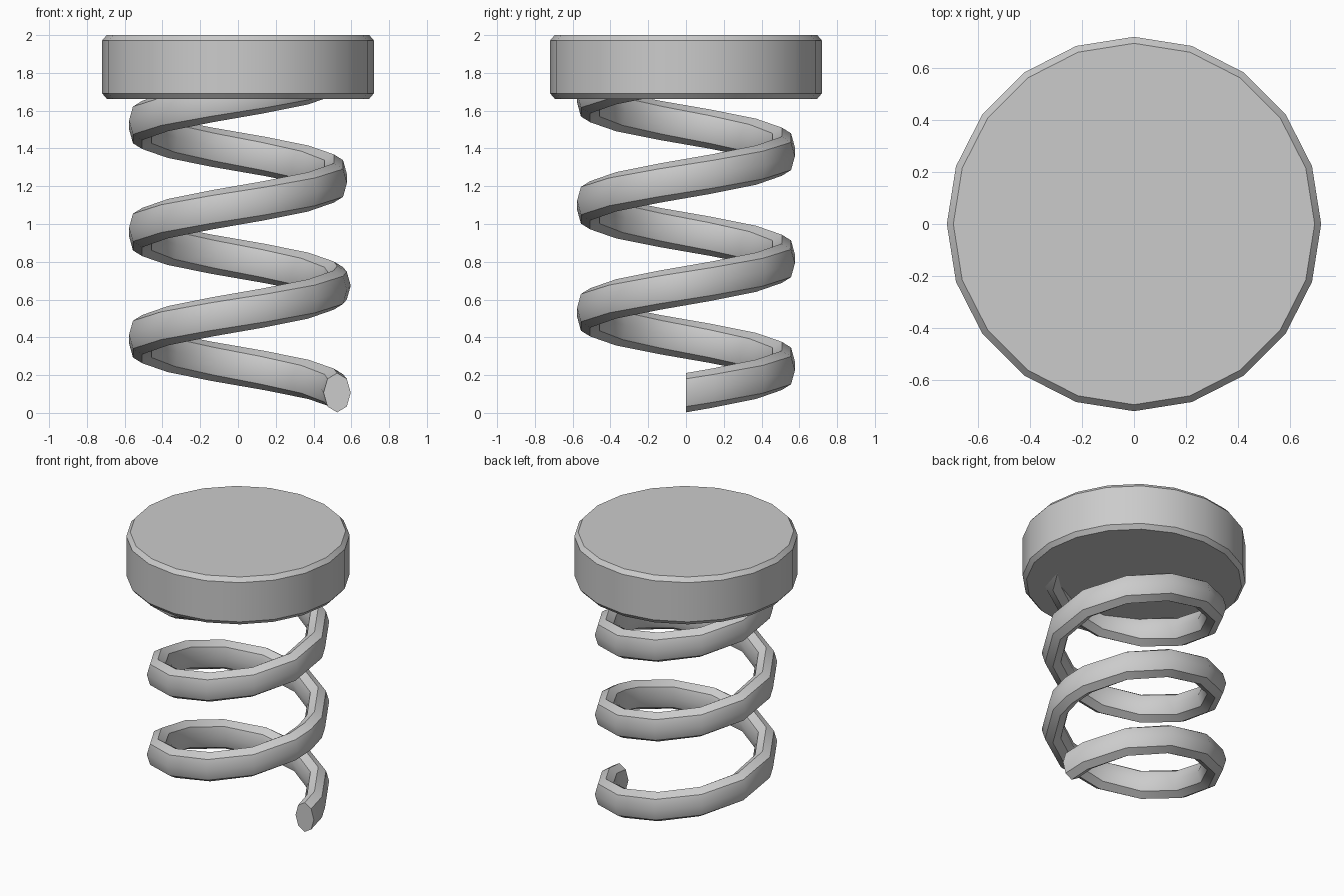
import bpy, bmesh
from math import sin, cos, pi, radians

if "Cube" in bpy.data.objects:
    bpy.data.objects.remove(bpy.data.objects["Cube"])


def add_object(name, bm):
    bmesh.ops.recalc_face_normals(bm, faces=bm.faces)
    mesh = bpy.data.meshes.new(name)
    bm.to_mesh(mesh)
    bm.free()
    obj = bpy.data.objects.new(name, mesh)
    bpy.context.collection.objects.link(obj)
    bpy.ops.object.select_all(action='DESELECT')
    obj.select_set(True)
    bpy.context.view_layer.objects.active = obj
    bpy.ops.object.shade_smooth_by_angle(angle=radians(35))
    return obj


# Coil: flattened octagon swept along a rising helix of three turns
COIL_R, PITCH, TURNS = 0.525, 0.567, 3
HALF_W, HALF_H, START_Z, SIDES = 0.072, 0.104, 0.107, 8
angles = sorted([0, 360, 360 * TURNS] + [15 + 30 * k for k in range(12 * TURNS)])
bm = bmesh.new()
rings = []
for deg in angles:
    a = radians(deg)
    ring = []
    for i in range(SIDES):
        t = 2 * pi * i / SIDES
        r = COIL_R + HALF_W * cos(t)
        z = START_Z + PITCH * deg / 360 + HALF_H * sin(t)
        ring.append(bm.verts.new((r * cos(a), r * sin(a), z)))
    rings.append(ring)
for lo, hi in zip(rings, rings[1:]):
    for i in range(SIDES):
        j = (i + 1) % SIDES
        bm.faces.new((lo[i], lo[j], hi[j], hi[i]))
bm.faces.new(rings[0])
bm.faces.new(rings[-1])
add_object("spring_coil", bm)

# Cap: twenty-sided disc with chamfered rims, lathed from a short profile
CAP_SIDES = 20
profile = [(0.695, 1.663), (0.72, 1.692), (0.72, 1.971), (0.695, 2.0)]
bm = bmesh.new()
rings = [[bm.verts.new((r * cos(2 * pi * i / CAP_SIDES), r * sin(2 * pi * i / CAP_SIDES), z))
          for i in range(CAP_SIDES)] for r, z in profile]
for lo, hi in zip(rings, rings[1:]):
    for i in range(CAP_SIDES):
        j = (i + 1) % CAP_SIDES
        bm.faces.new((lo[i], lo[j], hi[j], hi[i]))
bm.faces.new(rings[0])
bm.faces.new(rings[-1])
add_object("top_cap", bm)
